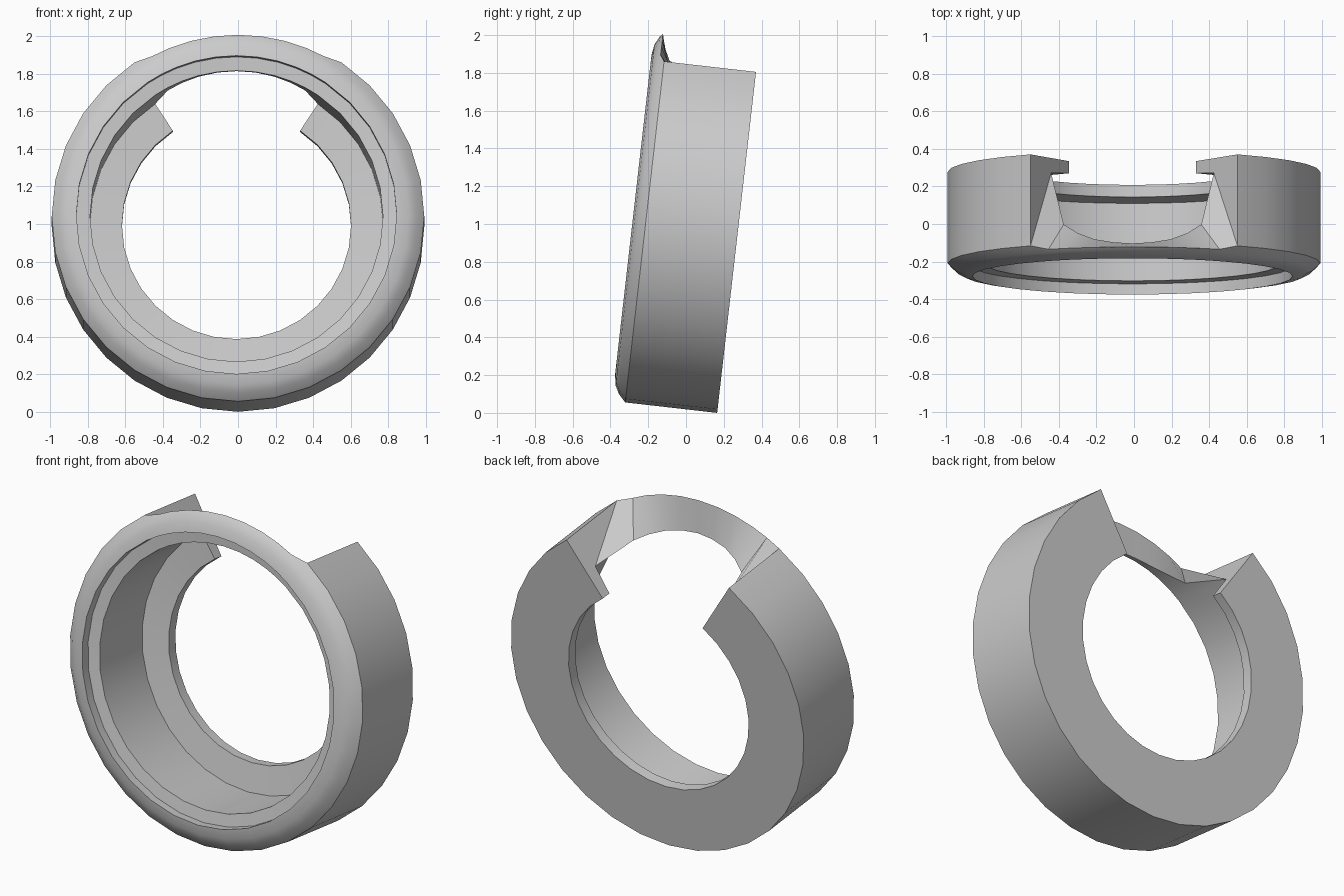
import bpy
import bmesh
import math
from mathutils import Matrix

cube = bpy.data.objects.get("Cube")
if cube:
    bpy.data.objects.remove(cube, do_unlink=True)

SEGMENTS = 32
GAP_STEPS = 3            # segments removed on each side of the top
RADIUS = 0.992
TILT = math.radians(6.5)
STEP = 2 * math.pi / SEGMENTS
GAP = GAP_STEPS * STEP

# Material
grey = bpy.data.materials.new("plain_grey")
grey.use_nodes = True
colour = (0.6, 0.6, 0.6, 1)
grey.diffuse_color = colour
grey.node_tree.nodes["Principled BSDF"].inputs["Base Color"].default_value = colour

bm = bmesh.new()


def column(angle, section):
    """Place (radius, depth) points at an angle measured from the top."""
    verts = []
    for r, depth in section:
        shift = -0.008 if r < 0.9 else 0   # bore sits slightly off centre
        verts.append(bm.verts.new((r * math.sin(angle) + shift, depth,
                                   RADIUS + r * math.cos(angle))))
    return verts


def bridge(a, b):
    n = len(a)
    for i in range(n):
        j = (i + 1) % n
        bm.faces.new((a[i], a[j], b[j], b[i]))


# Cross-sections: rounded front lip, then the body and flange, then the bore
lip = [(0.853, -0.56), (0.91, -0.55), (0.952, -0.528), (RADIUS, -0.49)]
flange = [(RADIUS, 0), (0.61, 0), (0.61, -0.065)]
bore = [(0.78, -0.08), (0.78, -0.495), (0.853, -0.503)]

# Body: deep ring with a back flange, open at the top
body = [column(k * STEP, lip + flange + bore)
        for k in range(GAP_STEPS, SEGMENTS - GAP_STEPS + 1)]
for a, b in zip(body, body[1:]):
    bridge(a, b)

# Flat ends of the body beside the opening
first, last = body[0], body[-1]
for end in (first, last):
    bm.faces.new(end[3:8])

# Thin rim across the opening, flaring into the body walls
flare = [(28, -0.36), (22, -0.41), (15, -0.447), (7.5, -0.465), (0, -0.472)]
flare += [(-angle, depth) for angle, depth in reversed(flare[:-1])]
rim = [first[:4] + first[7:]]
for angle, depth in flare:
    section = lip[:3] + [(0.97, -0.512), (0.78, depth)] + bore[1:]
    rim.append(column(math.radians(angle), section))
rim.append(last[:4] + last[7:])
for a, b in zip(rim, rim[1:]):
    bridge(a, b)

# Lean the ring back and stand it on the floor
bm.transform(Matrix.Translation((0, 0.165, 0)) @ Matrix.Rotation(-TILT, 4, "X"))
lowest = min(v.co.z for v in bm.verts)
bm.transform(Matrix.Translation((0, 0, -lowest)))
bmesh.ops.recalc_face_normals(bm, faces=bm.faces)

mesh = bpy.data.meshes.new("open_collar_ring")
bm.to_mesh(mesh)
bm.free()
mesh.materials.append(grey)
ring = bpy.data.objects.new("open_collar_ring", mesh)
bpy.context.collection.objects.link(ring)

bpy.ops.object.select_all(action="DESELECT")
ring.select_set(True)
bpy.context.view_layer.objects.active = ring
bpy.ops.object.shade_smooth_by_angle(angle=math.radians(30))
